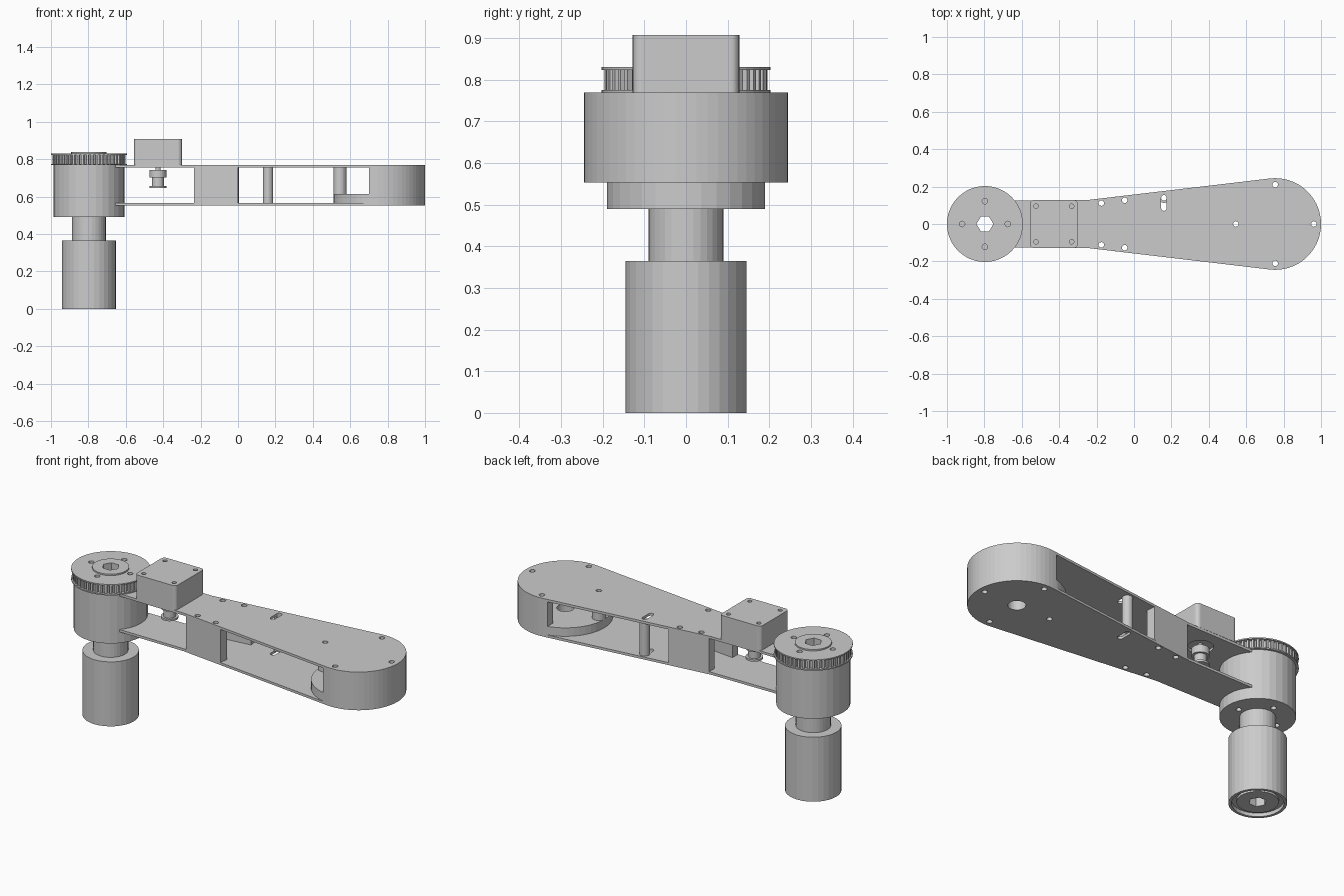
import bpy
import bmesh
from math import sin, cos, pi, radians

if "Cube" in bpy.data.objects:
    bpy.data.objects.remove(bpy.data.objects["Cube"])

HUB = -0.797            # axis of the drum and roller
END = 0.755             # axis of the wide arm end
END_R = 0.245
MOTOR = -0.428
HOLE = 0.015
TANGENT = radians(96.7)
PLATE_LOW, PLATE_HIGH = (0.553, 0.567), (0.755, 0.769)
INNER = (PLATE_LOW[1], PLATE_HIGH[0])


def arc(cx, cy, r, a0, a1, n):
    return [(cx + r * cos(a0 + (a1 - a0) * i / n),
             cy + r * sin(a0 + (a1 - a0) * i / n)) for i in range(n + 1)]


def circle(cx, cy, r, n=32):
    return arc(cx, cy, r, 0, 2 * pi, n)[:-1]


def loft(name, rings):
    """Skin a stack of equal rings and cap both ends."""
    bm = bmesh.new()
    loops = [[bm.verts.new(p) for p in ring] for ring in rings]
    n = len(loops[0])
    for low, high in zip(loops, loops[1:]):
        for i in range(n):
            j = (i + 1) % n
            bm.faces.new((low[i], low[j], high[j], high[i]))
    bm.faces.new(loops[0][::-1])
    bm.faces.new(loops[-1])
    bmesh.ops.recalc_face_normals(bm, faces=bm.faces)
    mesh = bpy.data.meshes.new(name)
    bm.to_mesh(mesh)
    bm.free()
    obj = bpy.data.objects.new(name, mesh)
    bpy.context.collection.objects.link(obj)
    return obj


def prism(name, outline, z0, z1):
    return loft(name, [[(x, y, z) for x, y in outline] for z in (z0, z1)])


def lathe(name, profile, cx, cy=0, n=32):
    return loft(name, [[(x, y, z) for x, y in circle(cx, cy, r, n)]
                       for r, z in profile])


def cut(obj, outlines, z0=-1, z1=2):
    """Cut vertical openings through a part, then drop the cutters."""
    bpy.context.view_layer.objects.active = obj
    for outline in outlines:
        cutter = prism("cutter", outline, z0, z1)
        cutter.hide_render = True
        mod = obj.modifiers.new("opening", 'BOOLEAN')
        mod.operation = 'DIFFERENCE'
        mod.solver = 'EXACT'
        mod.object = cutter
        bpy.ops.object.modifier_apply(modifier=mod.name)
        bpy.data.objects.remove(cutter)
    return obj


def holes(points, r=HOLE):
    return [circle(x, y, r, 12) for x, y in points]


def edge_y(x):
    """Half width of the tapering arm."""
    return 0.128 + max(0, x + 0.25) * 0.1182


# Arm plates
plate_outline = ([(-0.655, -0.125), (-0.25, -0.128)]
                 + arc(END, 0, END_R, -TANGENT, TANGENT, 32)
                 + [(-0.25, 0.128), (-0.655, 0.125)])
block_holes = [(x, s * (edge_y(x) - 0.025)) for x in (-0.175, -0.05) for s in (-1, 1)]
wall_holes = [(END, -0.21), (END, 0.21), (0.962, 0)]
post_hole = (0.545, 0)
slot = arc(0.16, 0.14, HOLE, 0, pi, 6) + arc(0.16, 0.085, HOLE, pi, 2 * pi, 6)
for name, span, bore in (("lower_plate", PLATE_LOW, circle(END, 0, 0.045)),
                         ("upper_plate", PLATE_HIGH, circle(MOTOR, 0, 0.065))):
    plate = prism(name, plate_outline, *span)
    cut(plate, holes(block_holes + wall_holes + [post_hole]) + [slot, bore])

# Side spacer blocks between the plates
for side, s in (("right", -1), ("left", 1)):
    outline = [(-0.235, s * edge_y(-0.235)), (0.0, s * edge_y(0)),
               (0.006, s * (edge_y(0) - 0.05)), (-0.235, s * (edge_y(-0.235) - 0.05))]
    block = prism(side + "_spacer_block", outline, *INNER)
    cut(block, holes(p for p in block_holes if p[1] * s > 0))

# Curved end wall and its base disc
wall_outline = ([(0.70, -edge_y(0.70))]
                + arc(END, 0, END_R, -TANGENT, TANGENT, 32)
                + [(0.70, edge_y(0.70)), (0.70, edge_y(0.70) - 0.05)]
                + arc(END, 0, END_R - 0.05, TANGENT, -TANGENT, 32)
                + [(0.70, 0.05 - edge_y(0.70))])
cut(prism("end_wall", wall_outline, *INNER), holes(wall_holes))
base = lathe("end_base_disc", [(END_R - 0.001, INNER[0]), (END_R - 0.001, 0.615)], END, n=48)
cut(base, holes(wall_holes + [post_hole]) + [circle(END, 0, 0.045)])

# Tubular posts
for name, x, y, r, z0 in (("slot_post", 0.16, 0.14, 0.027, INNER[0]),
                          ("end_post", *post_hole, 0.035, 0.615)):
    post = lathe(name, [(r, z0), (r, INNER[1])], x, y, 24)
    cut(post, holes([(x, y)]))

# Motor with rounded corners
motor_outline = []
for k, (sx, sy) in enumerate(((1, 1), (-1, 1), (-1, -1), (1, -1))):
    motor_outline += arc(MOTOR + sx * 0.107, sy * 0.107, 0.021,
                         k * pi / 2, (k + 1) * pi / 2, 5)
motor = prism("motor", motor_outline, PLATE_HIGH[1], 0.907)
cut(motor, holes([(MOTOR + sx * 0.095, sy * 0.095)
                  for sx in (-1, 1) for sy in (-1, 1)], 0.012), 0.86)
lathe("motor_pulley",
      [(0.014, 0.80), (0.014, 0.743), (0.045, 0.743), (0.045, 0.702), (0.032, 0.702),
       (0.032, 0.658), (0.045, 0.658), (0.045, 0.647)], MOTOR, n=24)

# Drum, neck and roller share a hexagonal bore
hexagon = circle(HUB, 0, 0.045, 6)
bolt_circle = [(HUB + 0.122 * cos(k * pi / 2), 0.122 * sin(k * pi / 2)) for k in range(4)]
drum = lathe("drum", [(0.19, 0.49), (0.19, 0.768)], HUB)
cut(drum, [hexagon])
cut(drum, holes(bolt_circle), 0.4, 0.54)
cut(lathe("neck", [(0.09, 0.365), (0.09, 0.49)], HUB), [hexagon])
roller = lathe("roller",
               [(0.105, 0.008), (0.105, 0.02), (0.13, 0.02), (0.13, 0), (0.145, 0),
                (0.145, 0.365)], HUB)
cut(roller, [hexagon])

# Toothed pulley with flanges and a hub cap
TEETH = 48
teeth_outline = []
for k in range(TEETH):
    for offset, r in ((0, 0.183), (0.35, 0.183), (0.45, 0.196), (0.9, 0.196)):
        a = 2 * pi * (k + offset) / TEETH
        teeth_outline.append((HUB + r * cos(a), r * sin(a)))
pulley_parts = [
    prism("pulley_teeth", teeth_outline, 0.775, 0.823),
    lathe("pulley_lower_flange", [(0.203, 0.768), (0.203, 0.775)], HUB, n=48),
    lathe("pulley_upper_flange", [(0.203, 0.823), (0.203, 0.83)], HUB, n=48),
]
for part in pulley_parts:
    cut(part, [hexagon] + holes(bolt_circle))
cut(lathe("hub_cap", [(0.095, 0.83), (0.095, 0.838)], HUB), [hexagon])
